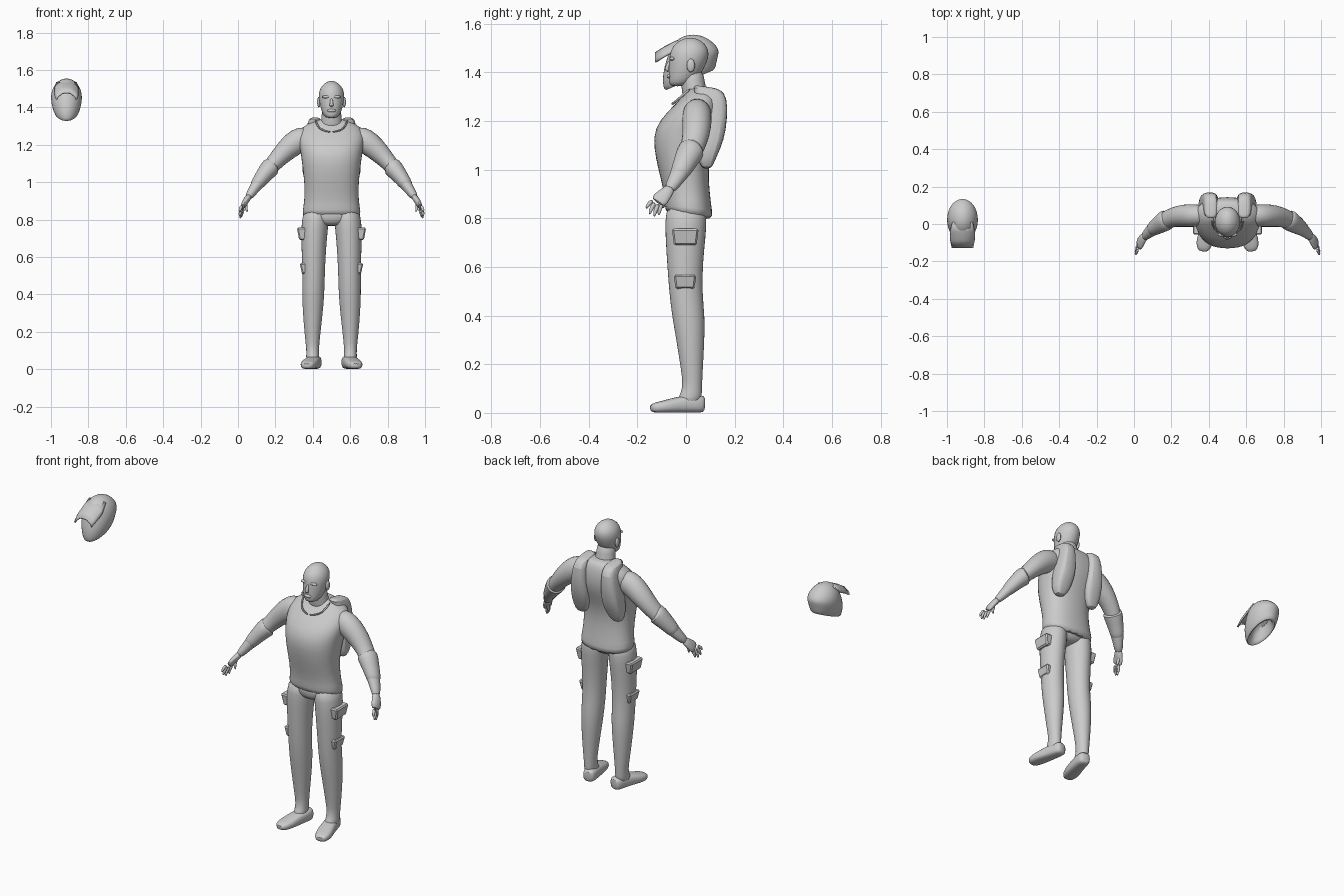
import bpy, bmesh, math
from mathutils import Vector

BODY_X, HELMET_X = 0.5, -0.917


def finish(name, bm, x, mirror=False, subsurf=1, angle=60):
    bmesh.ops.recalc_face_normals(bm, faces=bm.faces)
    me = bpy.data.meshes.new(name)
    bm.to_mesh(me)
    bm.free()
    ob = bpy.data.objects.new(name, me)
    bpy.context.collection.objects.link(ob)
    ob.location.x = x
    if mirror:
        m = ob.modifiers.new("Mirror", 'MIRROR')
        m.use_mirror_merge = False
    if subsurf:
        s = ob.modifiers.new("Subdivision", 'SUBSURF')
        s.levels = s.render_levels = subsurf
    bpy.ops.object.select_all(action='DESELECT')
    ob.select_set(True)
    bpy.context.view_layer.objects.active = ob
    bpy.ops.object.shade_smooth_by_angle(angle=math.radians(angle))
    return ob


def skin(rings):
    bm = bmesh.new()
    vr = [[bm.verts.new(p) for p in r] for r in rings]
    n = len(vr[0])
    for a, b in zip(vr, vr[1:]):
        for i in range(n):
            bm.faces.new((a[i], a[(i + 1) % n], b[(i + 1) % n], b[i]))
    bm.faces.new(vr[0])
    bm.faces.new(vr[-1])
    return bm


def unit_ring(n, power):
    for i in range(n):
        t = 2 * math.pi * i / n
        c, s = math.cos(t), math.sin(t)
        yield (math.copysign(abs(c) ** (2 / power), c),
               math.copysign(abs(s) ** (2 / power), s))


def loft(name, sections, x, mirror=False, n=16, power=2.0, angle=60):
    """Stacked rings: (cx, cy, cz, rx, ry[, slope in y])."""
    rings = []
    for s in sections:
        cx, cy, cz, rx, ry = s[:5]
        k = s[5] if len(s) > 5 else 0
        rings.append([Vector((cx + rx * c, cy + ry * q, cz + k * ry * q))
                      for c, q in unit_ring(n, power)])
    return finish(name, skin(rings), x, mirror, 1, angle)


def tube(name, pts, x, mirror=True, n=12, power=2.0, ref=(0, 1, 0)):
    """Path of (x, y, z, radius across ref, radius along ref)."""
    P = [Vector(p[:3]) for p in pts]
    rings = []
    for i, p in enumerate(pts):
        t = (P[min(i + 1, len(P) - 1)] - P[max(i - 1, 0)]).normalized()
        side = t.cross(Vector(ref)).normalized()
        up = side.cross(t)
        rings.append([P[i] + side * p[3] * c + up * p[4] * s
                      for c, s in unit_ring(n, power)])
    return finish(name, skin(rings), x, mirror)


def ball(name, loc, size, x, mirror=False):
    bm = bmesh.new()
    bmesh.ops.create_uvsphere(bm, u_segments=12, v_segments=8, radius=1)
    for v in bm.verts:
        v.co = Vector([l + s * c for l, s, c in zip(loc, size, v.co)])
    return finish(name, bm, x, mirror, 0)


def pouch(name, x0, x1, y0, y1, z0, z1):
    """Box pocket whose flap overhangs a narrower base."""
    bm = bmesh.new()
    bmesh.ops.create_cube(bm, size=1)
    for v in bm.verts:
        low = v.co.z < 0
        yc, hy = (y0 + y1) / 2, (y1 - y0) / 2 * (0.85 if low else 1)
        v.co = Vector((x1 - (0.012 if low else 0) if v.co.x > 0 else x0,
                       yc + math.copysign(hy, v.co.y), z0 if low else z1))
    bmesh.ops.bevel(bm, geom=bm.edges[:], offset=0.007, segments=1, affect='EDGES')
    return finish(name, bm, BODY_X, True, 0, 30)


# Torso, pelvis, neck
loft("torso", [
    (0, .015, .80, .158, .100, -.15), (0, .010, .84, .158, .098, -.1),
    (0, .005, .90, .146, .094), (0, -.012, 1.0, .146, .103),
    (0, -.012, 1.09, .158, .122), (0, .005, 1.17, .168, .138),
    (0, .035, 1.24, .185, .112), (0, .06, 1.295, .165, .078),
    (0, .065, 1.325, .10, .06), (0, .06, 1.338, .06, .045)], BODY_X, n=20, power=2.3)
loft("pelvis", [(0, .0, .765, .05, .05), (0, .0, .785, .11, .075),
                (0, .005, .82, .15, .088), (0, .005, .88, .14, .085)], BODY_X)
loft("neck", [(0, .045, 1.26, .07, .055), (0, .035, 1.32, .058, .052),
              (0, .028, 1.36, .053, .050), (0, .02, 1.42, .05, .05)], BODY_X)
tube("neckline_trim", [(.085, .02, 1.335, .006, .006), (.078, -.015, 1.305, .006, .006),
                       (.055, -.045, 1.277, .006, .006), (0, -.06, 1.268, .006, .006)],
     BODY_X, n=6, ref=(0, .6, 1))

# Raised pads over the shoulder blades
loft("back_pad", [
    (.115, .085, 1.00, .025, .02), (.108, .085, 1.05, .05, .04),
    (.100, .10, 1.12, .058, .058), (.097, .108, 1.21, .050, .064),
    (.092, .105, 1.30, .040, .066), (.088, .085, 1.335, .036, .06, -.15),
    (.088, .08, 1.342, .02, .04, -.15)], BODY_X, True, n=12, power=3.5, angle=35)

# Head and face
loft("head", [
    (0, -.035, 1.342, .025, .03), (0, -.02, 1.358, .046, .052),
    (0, -.004, 1.395, .059, .069), (0, .008, 1.44, .069, .079),
    (0, .014, 1.475, .070, .083), (0, .016, 1.505, .061, .074),
    (0, .018, 1.530, .038, .048), (0, .018, 1.542, .012, .016)], BODY_X)
ball("ear", (.068, .02, 1.428), (.009, .017, .028), BODY_X, True)
ball("brow", (.026, -.056, 1.456), (.026, .012, .008), BODY_X, True)
ball("lips", (0, -.07, 1.383), (.024, .009, .009), BODY_X)
tube("nose", [(0, -.062, 1.45, .007, .008), (0, -.077, 1.425, .009, .009),
              (0, -.08, 1.411, .013, .01), (0, -.07, 1.403, .009, .006)],
     BODY_X, False, 8)

# Arms, cuffs, hands
tube("arm", [
    (.10, .05, 1.245, .05, .05), (.16, .045, 1.232, .072, .062),
    (.205, .045, 1.205, .068, .064), (.26, .043, 1.155, .057, .060),
    (.305, .032, 1.105, .046, .052), (.345, .012, 1.06, .043, .050),
    (.39, -.018, 1.0, .036, .043), (.43, -.053, .94, .025, .029),
    (.448, -.072, .915, .02, .024)], BODY_X)
tube("forearm_cuff", [
    (.315, .03, 1.088, .044, .045), (.322, .024, 1.085, .058, .062),
    (.355, .004, 1.047, .047, .053), (.395, -.022, .993, .038, .043),
    (.41, -.034, .97, .032, .036)], BODY_X)
tube("elbow_point", [(.335, .03, 1.13, .004, .008), (.345, .022, 1.108, .014, .02),
                     (.375, .0, 1.055, .02, .022), (.395, -.015, 1.02, .012, .015)],
     BODY_X, n=8)
tube("hand", [(.437, -.06, .93, .018, .022), (.455, -.08, .905, .018, .028),
              (.468, -.102, .883, .016, .036), (.476, -.118, .862, .012, .034)], BODY_X)
fingers = [((.478, -.137, .875), (.490, -.164, .84)),
           ((.478, -.128, .866), (.490, -.150, .815)),
           ((.475, -.113, .860), (.487, -.131, .805)),
           ((.468, -.098, .862), (.480, -.112, .812)),
           ((.455, -.078, .890), (.450, -.095, .84))]
for i, (a, b) in enumerate(fingers):
    a, b = Vector(a), Vector(b)
    m = a.lerp(b, .55) + Vector((.006, -.004, 0))
    tube("thumb" if i == 4 else "finger_%d" % (i + 1),
         [(*a, .010, .011), (*m, .009, .009), (*b, .005, .005)], BODY_X, n=8)

# Legs and pockets
loft("leg", [
    (.083, .0, .86, .065, .082), (.088, .0, .79, .074, .087),
    (.092, -.002, .72, .071, .084), (.095, -.004, .63, .066, .076),
    (.096, -.002, .50, .061, .069), (.098, .01, .40, .061, .069),
    (.100, .018, .30, .054, .059), (.102, .024, .18, .042, .046),
    (.101, .028, .10, .033, .038), (.101, .015, .07, .036, .052, .2),
    (.101, .01, .03, .034, .05)], BODY_X, True)
pouch("thigh_pocket", .11, .185, -.058, .052, .69, .757)
pouch("knee_pocket", .11, .17, -.05, .042, .51, .567)

# Shoes, toes turned outwards
tube("shoe", [
    (.083, .078, .036, .026, .032), (.086, .062, .037, .037, .037),
    (.094, .02, .037, .040, .037), (.106, -.035, .034, .043, .034),
    (.120, -.085, .026, .047, .026), (.129, -.125, .022, .040, .022),
    (.133, -.148, .017, .022, .014)], BODY_X, power=3, ref=(0, 0, 1))

# Helmet shell with hollow neck opening
loft("helmet_shell", [
    (0, .02, 1.45, .04, .05, .4), (0, .015, 1.37, .046, .078, .42),
    (0, .015, 1.364, .058, .100, .42), (0, .014, 1.38, .070, .110, .40),
    (0, .016, 1.425, .083, .114, .30), (0, .028, 1.468, .085, .111, .18),
    (0, .032, 1.51, .073, .094, .0), (0, .03, 1.54, .047, .062),
    (0, .03, 1.555, .015, .02)], HELMET_X, n=20)

# Helmet peak: arched sheet given thickness
bm = bmesh.new()
rows = [(.01, 1.538, .052), (-.04, 1.526, .063), (-.085, 1.503, .062), (-.125, 1.478, .054)]
grid = [[bm.verts.new((w * t, y, z - .03 * t ** 4 * (y < 0) - .006 * t * t))
         for t in (-1, -.85, -.4, 0, .4, .85, 1)] for y, z, w in rows]
for a, b in zip(grid, grid[1:]):
    for i in range(6):
        bm.faces.new((a[i], a[i + 1], b[i + 1], b[i]))
peak = finish("helmet_peak", bm, HELMET_X, subsurf=0, angle=40)
sol = peak.modifiers.new("Solidify", 'SOLIDIFY')
sol.thickness, sol.offset = .01, 0
